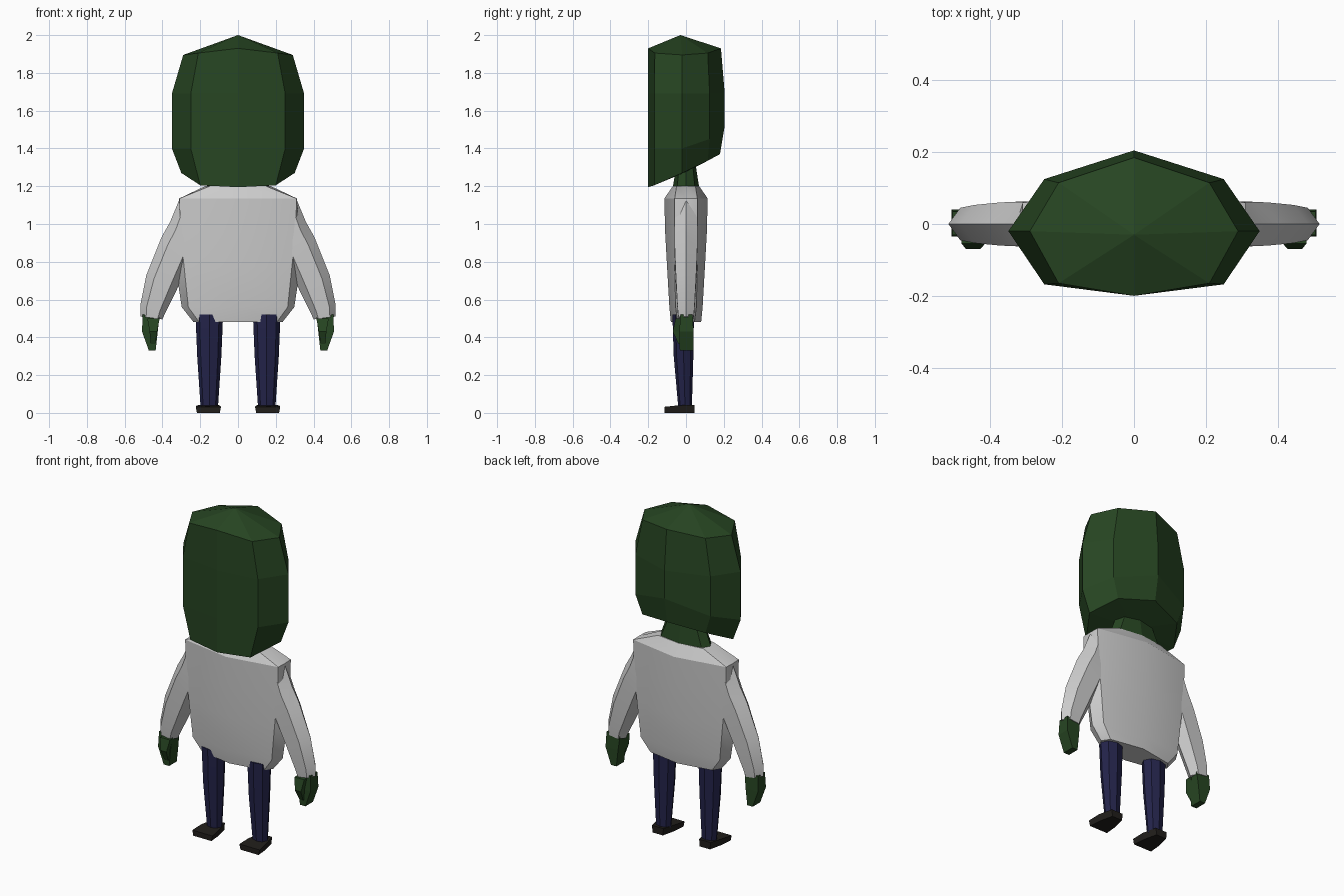
import bpy, bmesh, math

if "Cube" in bpy.data.objects:
    bpy.data.objects.remove(bpy.data.objects["Cube"])


def material(name, rgb):
    m = bpy.data.materials.new(name)
    m.diffuse_color = (*rgb, 1)
    m.use_nodes = True
    m.node_tree.nodes["Principled BSDF"].inputs["Base Color"].default_value = m.diffuse_color
    return m


GREEN = material("green_skin", (0.02, 0.06, 0.016))
NAVY = material("navy_cloth", (0.017, 0.017, 0.068))
BLACK = material("black_shoe", (0.015, 0.013, 0.011))


def loft(name, rings, mat=None, mirror=False, smooth=None):
    """Skin a stack of rings; a one-point ring becomes a fan tip."""
    bm = bmesh.new()
    loops = [[bm.verts.new(p) for p in r] for r in rings]
    for a, b in zip(loops, loops[1:]):
        n = max(len(a), len(b))
        for i in range(n):
            j = (i + 1) % n
            if len(a) == 1:
                bm.faces.new((a[0], b[j], b[i]))
            elif len(b) == 1:
                bm.faces.new((a[i], a[j], b[0]))
            else:
                bm.faces.new((a[i], a[j], b[j], b[i]))
    for end in (loops[0], loops[-1]):
        if len(end) > 2:
            bm.faces.new(end)
    bmesh.ops.recalc_face_normals(bm, faces=bm.faces)
    mesh = bpy.data.meshes.new(name)
    bm.to_mesh(mesh)
    bm.free()
    ob = bpy.data.objects.new(name, mesh)
    bpy.context.collection.objects.link(ob)
    if mat:
        mesh.materials.append(mat)
    if smooth:
        bpy.ops.object.select_all(action='DESELECT')
        ob.select_set(True)
        bpy.context.view_layer.objects.active = ob
        bpy.ops.object.shade_smooth_by_angle(angle=math.radians(smooth))
    if mirror:
        ob.modifiers.new("Mirror", 'MIRROR').use_mirror_merge = False
    return ob


def half_ring(pts):
    """Five points front-centre to back-centre, reflected into eight."""
    return pts + [(-x, y, z) for x, y, z in pts[-2:0:-1]]


def body_ring(z, w, e, s, d):
    return half_ring([(0, -d, z), (w, -e, z), (s, 0, z), (w, e, z), (0, d, z)])


def box_ring(z, x0, x1, y0, y1):
    return [(x0, y0, z), (x1, y0, z), (x1, y1, z), (x0, y1, z)]


# Head: flat face, peaked crown, underside sloping up to the back
loft("head", [
    [(0, -0.03, 2.0)],
    half_ring([(0, -.2, 1.93), (.21, -.165, 1.905), (.29, -.02, 1.895), (.21, .115, 1.905), (0, .185, 1.93)]),
    half_ring([(0, -.2, 1.69), (.25, -.168, 1.69), (.35, -.02, 1.69), (.25, .125, 1.69), (0, .205, 1.69)]),
    half_ring([(0, -.2, 1.4), (.25, -.168, 1.4), (.35, -.02, 1.4), (.25, .125, 1.45), (0, .205, 1.52)]),
    half_ring([(0, -.2, 1.195), (.2, -.168, 1.205), (.3, -.02, 1.27), (.21, .115, 1.335), (0, .18, 1.37)]),
    [(0, 0, 1.275)],
], GREEN)

# Neck
loft("neck", [body_ring(1.16, .15, .05, .18, .075),
              body_ring(1.32, .09, .035, .12, .05)], GREEN)

# Sweater body
loft("sweater_body", [
    body_ring(1.2, .15, .05, .175, .07),
    body_ring(1.135, .31, .06, .312, .115),
    body_ring(.95, .305, .06, .33, .11),
    body_ring(.77, .285, .06, .33, .1),
    body_ring(.56, .263, .055, .298, .088),
    body_ring(.48, .205, .045, .235, .08),
], smooth=30)


# Sleeves: six-sided sections between an outer and an inner edge
def sleeve_ring(xo, zo, xi, zi, d):
    shape = [(0, 0), (.25, -d), (.78, -d), (1, 0), (.78, d), (.25, d)]
    return [(xo + (xi - xo) * t, y, zo + (zi - zo) * t) for t, y in shape]


loft("sleeve", [sleeve_ring(*r) for r in (
    (.31, 1.13, .2, 1.0, .06),
    (.36, 1.01, .24, .85, .062),
    (.405, .93, .28, .75, .06),
    (.485, .73, .325, .65, .053),
    (.517, .57, .385, .53, .045),
    (.515, .51, .4, .495, .04))], mirror=True, smooth=30)

# Hands with a small forward thumb
loft("hand", [box_ring(.52, .415, .505, -.03, .035),
              box_ring(.43, .425, .508, -.035, .04),
              box_ring(.33, .436, .472, -.033, .04)], GREEN, mirror=True)
loft("thumb", [box_ring(.5, .415, .48, -.055, -.01),
               box_ring(.43, .428, .468, -.07, -.02),
               box_ring(.365, .438, .462, -.04, -.025)], GREEN, mirror=True)


# Trouser legs
def leg_ring(z, cx, rx, cy, ry):
    return [(cx + rx * math.cos(a), cy + ry * math.sin(a), z)
            for a in (math.tau * i / 8 for i in range(8))]


loft("trouser_leg", [leg_ring(.52, .152, .073, -.015, .057),
                     leg_ring(.3, .152, .064, -.013, .052),
                     leg_ring(.03, .152, .046, -.005, .036)], NAVY, mirror=True, smooth=30)


# Shoes: broad square toe, narrow heel
def shoe_ring(scale, zs):
    outline = [(-.067, -.115), (.067, -.115), (.06, -.04), (.038, .045), (-.038, .045), (-.06, -.04)]
    return [(.157 + x * scale, y, z) for (x, y), z in zip(outline, zs)]


loft("shoe", [shoe_ring(.9, [0] * 6),
              shoe_ring(1, [.032, .032, .04, .042, .042, .04])], BLACK, mirror=True)
